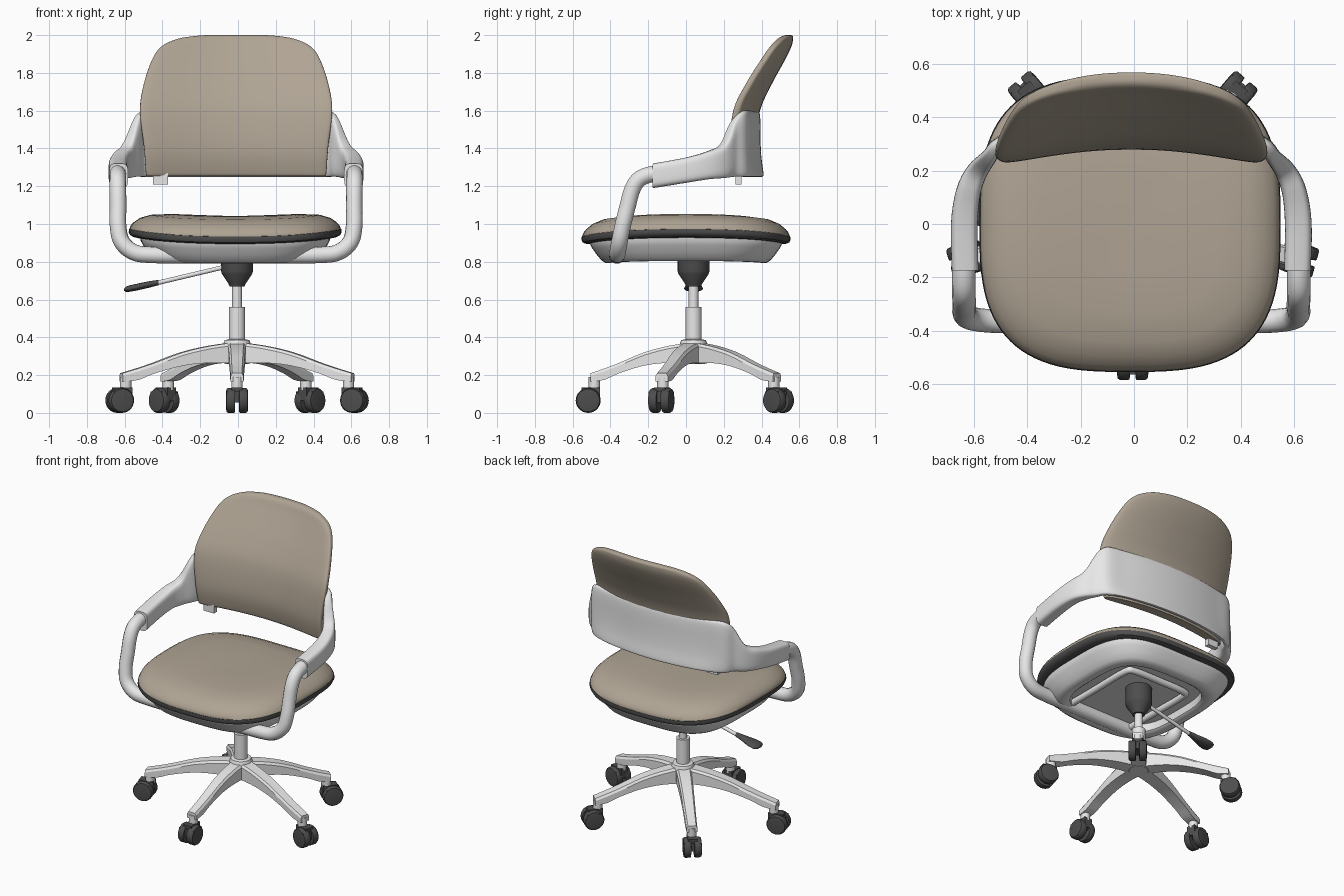
import bpy, math
from mathutils import Matrix, Vector

if "Cube" in bpy.data.objects:
    bpy.data.objects.remove(bpy.data.objects["Cube"])


def material(name, *rgb):
    m = bpy.data.materials.new(name)
    m.diffuse_color = (*rgb, 1)
    m.use_nodes = True
    m.node_tree.nodes["Principled BSDF"].inputs["Base Color"].default_value = m.diffuse_color
    return m


BEIGE = material("beige upholstery", .43, .37, .295)
GREY = material("light grey plastic", .82, .82, .82)
DARK = material("dark rubber", .075, .075, .075)
CX = -.01  # the upper chair sits slightly off centre


def loft(name, rings, mat, matrix=None, angle=40):
    """Skin a list of equal closed rings and cap both ends."""
    n = len(rings[0])
    verts = [Vector(p) for r in rings for p in r]
    if matrix:
        verts = [matrix @ v for v in verts]
    faces = [(i*n + j, i*n + (j+1) % n, (i+1)*n + (j+1) % n, (i+1)*n + j)
             for i in range(len(rings)-1) for j in range(n)]
    faces += [tuple(range(n))[::-1], tuple(range((len(rings)-1)*n, len(rings)*n))]
    me = bpy.data.meshes.new(name)
    me.from_pydata(verts, [], faces)
    # turn the skin outwards if its signed volume is negative
    vol = 0
    for f in faces:
        for k in range(1, len(f)-1):
            vol += verts[f[0]].dot(verts[f[k]].cross(verts[f[k+1]]))
    if vol < 0:
        me.flip_normals()
    me.materials.append(mat)
    me.polygons.foreach_set("use_smooth", [True]*len(me.polygons))
    me.set_sharp_from_angle(angle=math.radians(angle))
    ob = bpy.data.objects.new(name, me)
    bpy.context.collection.objects.link(ob)
    return ob


def oval(a, b, n=2, count=64):
    """Superellipse outline as (x, y) pairs."""
    out = []
    for i in range(count):
        t = 2*math.pi*i/count
        c, s = math.cos(t), math.sin(t)
        out.append((a*math.copysign(abs(c)**(2/n), c), b*math.copysign(abs(s)**(2/n), s)))
    return out


def smooth(pts, k=4):
    """Catmull-Rom resampling of a list of tuples."""
    out = []
    for i in range(len(pts)-1):
        p0, p1, p2, p3 = pts[max(i-1, 0)], pts[i], pts[i+1], pts[min(i+2, len(pts)-1)]
        for j in range(k):
            t = j/k
            out.append(tuple(b + .5*t*(c-a + t*(2*a-5*b+4*c-d + t*(3*(b-c)+d-a)))
                             for a, b, c, d in zip(p0, p1, p2, p3)))
    return out + [pts[-1]]


def lathe(name, profile, mat, x=-.005, y=.04, count=32):
    return loft(name, [[(x+px, y+py, z) for px, py in oval(r, r, 2, count)]
                       for r, z in profile], mat)


def box(name, lo, hi, mat, matrix=None):
    ring = [(lo[0], lo[1]), (hi[0], lo[1]), (hi[0], hi[1]), (lo[0], hi[1])]
    return loft(name, [[(x, y, z) for x, y in ring] for z in (lo[2], hi[2])], mat, matrix)


def tube(name, pts, r, mat):
    cu = bpy.data.curves.new(name, 'CURVE')
    cu.dimensions = '3D'
    cu.bevel_depth, cu.bevel_resolution, cu.use_fill_caps = r, 5, True
    pts = smooth(pts, 6)
    sp = cu.splines.new('POLY')
    sp.points.add(len(pts)-1)
    for p, co in zip(sp.points, pts):
        p.co = (*co, 1)
    sp.use_smooth = True
    cu.materials.append(mat)
    ob = bpy.data.objects.new(name, cu)
    bpy.context.collection.objects.link(ob)
    bpy.ops.object.select_all(action='DESELECT')
    ob.select_set(True)
    bpy.context.view_layer.objects.active = ob
    bpy.ops.object.convert(target='MESH')


# --- star base with five legs and twin-wheel casters ---
LEG = smooth([(0, .375, .26, .05), (.25, .355, .265, .046), (.5, .32, .25, .042),
              (.75, .265, .21, .038), (.9, .235, .175, .036), (1.04, .21, .165, .034)], 3)
for i in range(5):
    a = math.radians(-90 + 72*i)
    ex, ey = .62*math.cos(a), .525*math.sin(a)
    length = math.hypot(ex, ey)
    turn = Matrix.Translation((-.005, .04, 0)) @ Matrix.Rotation(math.atan2(ey, ex), 4, 'Z')
    rings = [[(t*length, -w, zb), (t*length, w, zb), (t*length, w, zt-.015),
              (t*length, w*.75, zt), (t*length, -w*.75, zt), (t*length, -w, zt-.015)]
             for t, zt, zb, w in LEG]
    loft(f"base_leg_{i+1}", rings, GREY, turn, 30)
    lathe(f"caster_post_{i+1}", [(.03, .12), (.03, .19)], GREY, ex-.005, .04+ey, 20)
    at = turn @ Matrix.Translation((length+.033, 0, .066))
    for side in (-1, 1):
        prof = [(.05, .010), (.064, .012), (.066, .018), (.066, .047), (.06, .056), (.04, .059)]
        loft(f"caster_wheel_{i+1}_{'a' if side < 0 else 'b'}",
             [[(x, side*w, z) for x, z in oval(r, r, 2, 28)] for r, w in prof], DARK, at)
    box(f"caster_hood_{i+1}", (-.045, -.057, -.01), (.045, .057, .046), DARK, at)
    box(f"caster_socket_{i+1}", (-.062, -.03, 0), (.035, .03, .069), DARK, at)

# --- hub, column and tilt mechanism ---
lathe("base_hub", [(.06, .26), (.075, .28), (.075, .36), (.065, .385), (.045, .39)], GREY)
lathe("column_sleeve", [(.043, .37), (.043, .56)], GREY)
lathe("column_rod", [(.026, .55), (.026, .72)], GREY)
lathe("tilt_housing", [(.04, .67), (.046, .685), (.08, .735), (.084, .75), (.084, .88)], DARK)

# --- height lever ---
tube("lever_rod", [(-.06, .04, .775), (-.25, .04, .73), (-.44, .04, .685)], .012, GREY)
loft("lever_handle", [[(x, .04+p, z+q) for p, q in oval(a, b, 2, 24)] for x, z, a, b in
     [(-.42, .69, .016, .014), (-.47, .68, .026, .017), (-.53, .667, .045, .018),
      (-.575, .658, .05, .017), (-.595, .654, .04, .013), (-.603, .653, .02, .006)]], DARK)


# --- seat: saddle-shaped cushion, thin dark edge band, hollow shell ---
def seat_rings(profile, a=.56, b=.55, n=3, sag=1):
    return [[(CX-.005+x, y, z + sag*.02*((x/.56)**2 - (y/.55)**2))
             for x, y in oval(a*s, b*s, n, 96)] for s, z in profile]


loft("seat_cushion", seat_rings([(.97, .93), (.995, .945), (1, .955), (.985, .975), (.96, .991),
     (.9, 1.016), (.8, 1.036), (.6, 1.046), (.3, 1.045), (.02, 1.042)]), BEIGE)
loft("seat_edge_band", seat_rings([(.98, .957), (1.003, .953), (1.007, .937), (.995, .922),
     (.96, .913), (.85, .91)]), DARK)
loft("seat_shell", seat_rings([(.95, .93), (.945, .905), (.92, .88), (.875, .845), (.83, .815),
     (.79, .80), (.70, .80), (.675, .81), (.66, .87)], .53, .54, 3.5, .5), GREY)
loft("seat_pan", seat_rings([(.67, .86), (.67, .868)], .53, .54, 3.5, 0), GREY)
tube("seat_under_rail", [(CX-.24, -.36, .835), (CX-.24, -.1, .835), (CX-.24, .18, .835),
     (CX-.2, .23, .835), (CX, .235, .835), (CX+.2, .23, .835), (CX+.24, .18, .835),
     (CX+.24, -.1, .835), (CX+.24, -.36, .835)], .022, GREY)

# --- front arm tube: one loop from arm to arm under the seat ---
half = [(.627, -.1, 1.275), (.627, -.19, 1.262), (.627, -.25, 1.235), (.626, -.285, 1.18),
        (.625, -.31, 1.09), (.625, -.335, .99), (.605, -.352, .905), (.54, -.362, .85),
        (.44, -.365, .836), (.2, -.365, .834)]
tube("arm_tube", [(CX+x, y, z) for x, y, z in half]
     + [(CX-x, y, z) for x, y, z in half[::-1]], .044, GREY)

# --- arm sleeves flowing into the band behind the back: one swept section ---
# x, y, z, half thickness, half height, backward flare at the bottom
side = [(.622, -.175, 1.255, .05, .065, 0), (.625, 0, 1.285, .05, .067, 0),
        (.61, .12, 1.312, .046, .075, 0), (.578, .195, 1.335, .04, .092, 0),
        (.533, .25, 1.4, .03, .15, 0), (.492, .302, 1.424, .024, .174, .01)]
band = [(x, .375-.3*x*x, 1.425, .02, .175, .025) for x in (.38, .25, .12)]
path = side + band + [(0, .375, 1.425, .02, .175, .025)]
path = smooth(path + [(-p[0], *p[1:]) for p in path[-2::-1]], 4)
rings = []
for i, (x, y, z, hw, hh, flare) in enumerate(path):
    p, q = path[max(i-1, 0)], path[min(i+1, len(path)-1)]
    t = Vector((q[0]-p[0], q[1]-p[1])).normalized()
    rings.append([(CX + x - t.y*u, y + t.x*u + flare*max(0, -v/hh)**2, z+v)
                  for u, v in oval(hw, hh, 4, 40)])
loft("back_band_and_arm_sleeves", rings, GREY)
box("back_adjuster", (-.45, .262, 1.21), (-.37, .295, 1.27), GREY)

# --- backrest cushion: curved, leaning pad (z, y, half width, half thickness, bow) ---
rows = smooth([(1.255, .335, .47, .025, .3), (1.27, .333, .478, .036, .3),
               (1.4, .318, .487, .039, .3), (1.6, .35, .509, .042, .32),
               (1.74, .412, .489, .042, .33), (1.87, .485, .445, .04, .36),
               (1.94, .522, .395, .036, .39), (1.98, .537, .31, .03, .4),
               (1.995, .543, .22, .022, .4), (2.0, .545, .16, .012, .4)], 4)
loft("back_cushion", [[(CX+x, y + d - k*x*x, z) for x, d in oval(w, t, 3.5, 96)]
                      for z, y, w, t, k in rows], BEIGE)
